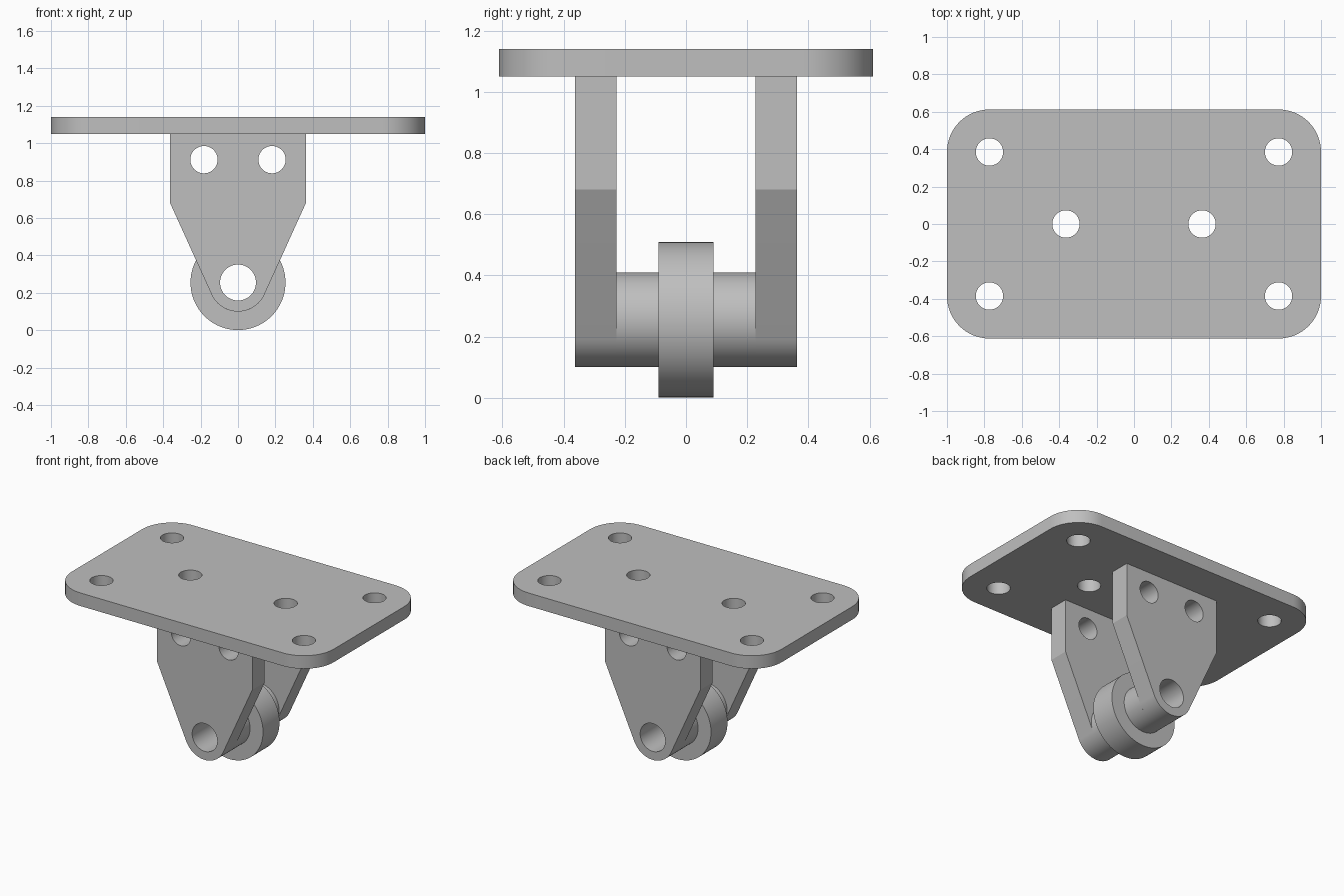
import bpy
import bmesh
from math import atan2, acos, cos, hypot, pi, radians, sin
from mathutils import Matrix

cube = bpy.data.objects.get("Cube")
if cube:
    bpy.data.objects.remove(cube, do_unlink=True)

steel = bpy.data.materials.new("grey steel")
steel.use_nodes = True
steel.diffuse_color = (0.52, 0.52, 0.52, 1)
steel.node_tree.nodes["Principled BSDF"].inputs["Base Color"].default_value = steel.diffuse_color

# Maps a flat outline (x, z) into an upright one, with depth along y
UPRIGHT = Matrix(((1, 0, 0, 0), (0, 0, 1, 0), (0, 1, 0, 0), (0, 0, 0, 1)))


def arc(cx, cy, r, start, end, steps):
    return [(cx + r * cos(start + (end - start) * i / steps),
             cy + r * sin(start + (end - start) * i / steps)) for i in range(steps + 1)]


def circle(cx, cy, r, steps=64):
    return arc(cx, cy, r, 0, 2 * pi, steps)[:-1]


def slab(name, outline, holes, low, high, upright=False):
    """Extrude an outline with holes between two levels."""
    bm = bmesh.new()
    for loop in [outline] + holes:
        verts = [bm.verts.new((x, y, low)) for x, y in loop]
        for i, v in enumerate(verts):
            bm.edges.new((verts[i - 1], v))
    bmesh.ops.triangle_fill(bm, use_beauty=True, edges=bm.edges[:])
    result = bmesh.ops.extrude_face_region(bm, geom=bm.faces[:])
    top = [g for g in result["geom"] if isinstance(g, bmesh.types.BMVert)]
    bmesh.ops.translate(bm, verts=top, vec=(0, 0, high - low))
    if upright:
        bm.transform(UPRIGHT)
    bmesh.ops.recalc_face_normals(bm, faces=bm.faces[:])
    mesh = bpy.data.meshes.new(name)
    bm.to_mesh(mesh)
    bm.free()
    mesh.materials.append(steel)
    obj = bpy.data.objects.new(name, mesh)
    bpy.context.collection.objects.link(obj)
    bpy.ops.object.select_all(action="DESELECT")
    obj.select_set(True)
    bpy.context.view_layer.objects.active = obj
    bpy.ops.object.shade_smooth_by_angle(angle=radians(20))
    return obj


# Mounting plate with rounded corners and six bolt holes
half_x, half_y, corner, bolt = 1.0, 0.612, 0.227, 0.073
plate = []
for k, (sx, sy) in enumerate([(1, 1), (-1, 1), (-1, -1), (1, -1)]):
    plate += arc(sx * (half_x - corner), sy * (half_y - corner), corner,
                 k * pi / 2, (k + 1) * pi / 2, 16)
bolts = [circle(sx * 0.773, sy * 0.385, bolt) for sx in (-1, 1) for sy in (-1, 1)]
bolts += [circle(sx * 0.364, 0, bolt) for sx in (-1, 1)]
slab("mounting_plate", plate, bolts, 1.05, 1.14)

# Side brackets tapering tangentially to a rounded end
axle_z, boss, bore = 0.255, 0.155, 0.096
wide, shoulder, top_z = 0.363, 0.68, 1.05
rise = shoulder - axle_z
tangent = atan2(rise, wide) - acos(boss / hypot(wide, rise))
bracket = [(wide, top_z), (-wide, top_z), (-wide, shoulder)]
bracket += arc(0, axle_z, boss, -pi - tangent, tangent, 32)
bracket.append((wide, shoulder))
bracket_holes = [circle(0, axle_z, bore)] + [circle(sx * 0.182, 0.912, bolt) for sx in (-1, 1)]

# Brackets and spacer sleeves, front and back
for side, s in (("front", -1), ("back", 1)):
    low, high = sorted((s * 0.227, s * 0.363))
    slab(side + "_bracket", bracket, bracket_holes, low, high, True)
    low, high = sorted((s * 0.09, s * 0.227))
    slab(side + "_spacer", circle(0, axle_z, boss), [circle(0, axle_z, bore)], low, high, True)

# Central roller
slab("roller", circle(0, axle_z, 0.254, 96), [circle(0, axle_z, bore)], -0.09, 0.09, True)
